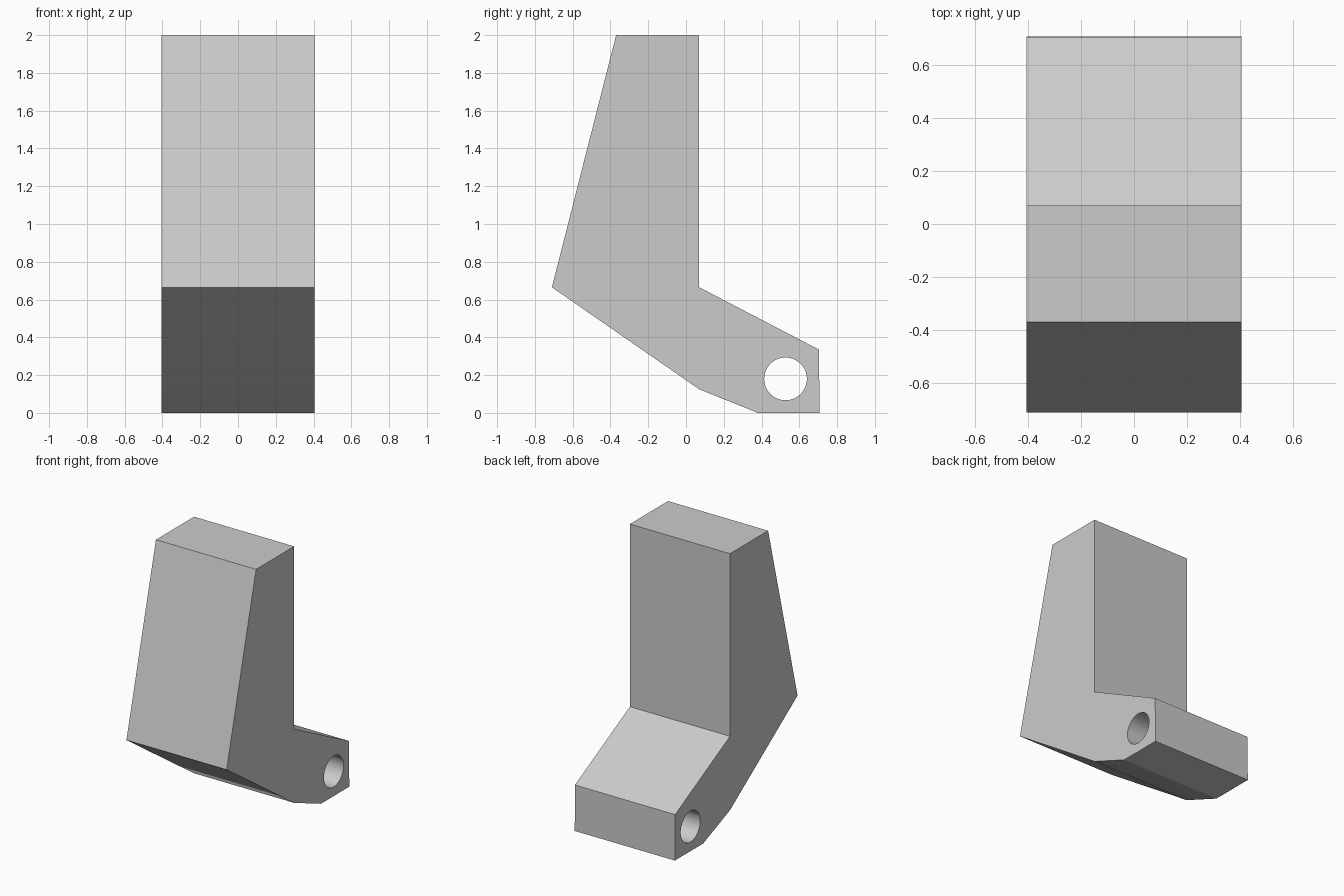
import bpy, bmesh, math

default = bpy.data.objects.get("Cube")
if default:
    bpy.data.objects.remove(default, do_unlink=True)

HALF_WIDTH = 0.405

grey = bpy.data.materials.new("plain_grey")
grey.use_nodes = True
colour = (0.6, 0.6, 0.6, 1)
grey.diffuse_color = colour
grey.node_tree.nodes["Principled BSDF"].inputs["Base Color"].default_value = colour


def extrude_profile(name, points):
    """Make a solid by extruding a (y, z) outline across the width."""
    bm = bmesh.new()
    face = bm.faces.new([bm.verts.new((-HALF_WIDTH, y, z)) for y, z in points])
    side = bmesh.ops.extrude_face_region(bm, geom=[face])["geom"]
    verts = [v for v in side if isinstance(v, bmesh.types.BMVert)]
    bmesh.ops.translate(bm, verts=verts, vec=(2 * HALF_WIDTH, 0, 0))
    bmesh.ops.recalc_face_normals(bm, faces=bm.faces)
    mesh = bpy.data.meshes.new(name)
    bm.to_mesh(mesh)
    bm.free()
    mesh.materials.append(grey)
    obj = bpy.data.objects.new(name, mesh)
    bpy.context.collection.objects.link(obj)
    return obj


# Bent lever body: upright arm and angled foot
lever = extrude_profile("lever_body", [
    (-0.37, 2.0), (-0.71, 0.665), (0.07, 0.125), (0.38, 0.0),
    (0.707, 0.0), (0.704, 0.335), (0.07, 0.665), (0.07, 2.0)])

# Cutter for the round pivot hole through the foot
bpy.ops.mesh.primitive_cylinder_add(
    vertices=48, radius=0.113, depth=HALF_WIDTH * 3,
    location=(0, 0.527, 0.18), rotation=(0, math.pi / 2, 0))
cutter = bpy.context.object
cutter.name = "pivot_hole_cutter"
cutter.data.materials.append(grey)
cutter.hide_render = True

# Cut the hole and remove the cutter
bpy.ops.object.select_all(action="DESELECT")
lever.select_set(True)
bpy.context.view_layer.objects.active = lever
hole = lever.modifiers.new("pivot_hole", "BOOLEAN")
hole.operation = "DIFFERENCE"
hole.solver = "EXACT"
hole.object = cutter
bpy.ops.object.modifier_apply(modifier=hole.name)
bpy.data.objects.remove(cutter, do_unlink=True)

# Smooth hole wall, crisp body edges
bpy.ops.object.shade_smooth_by_angle(angle=math.radians(15))
